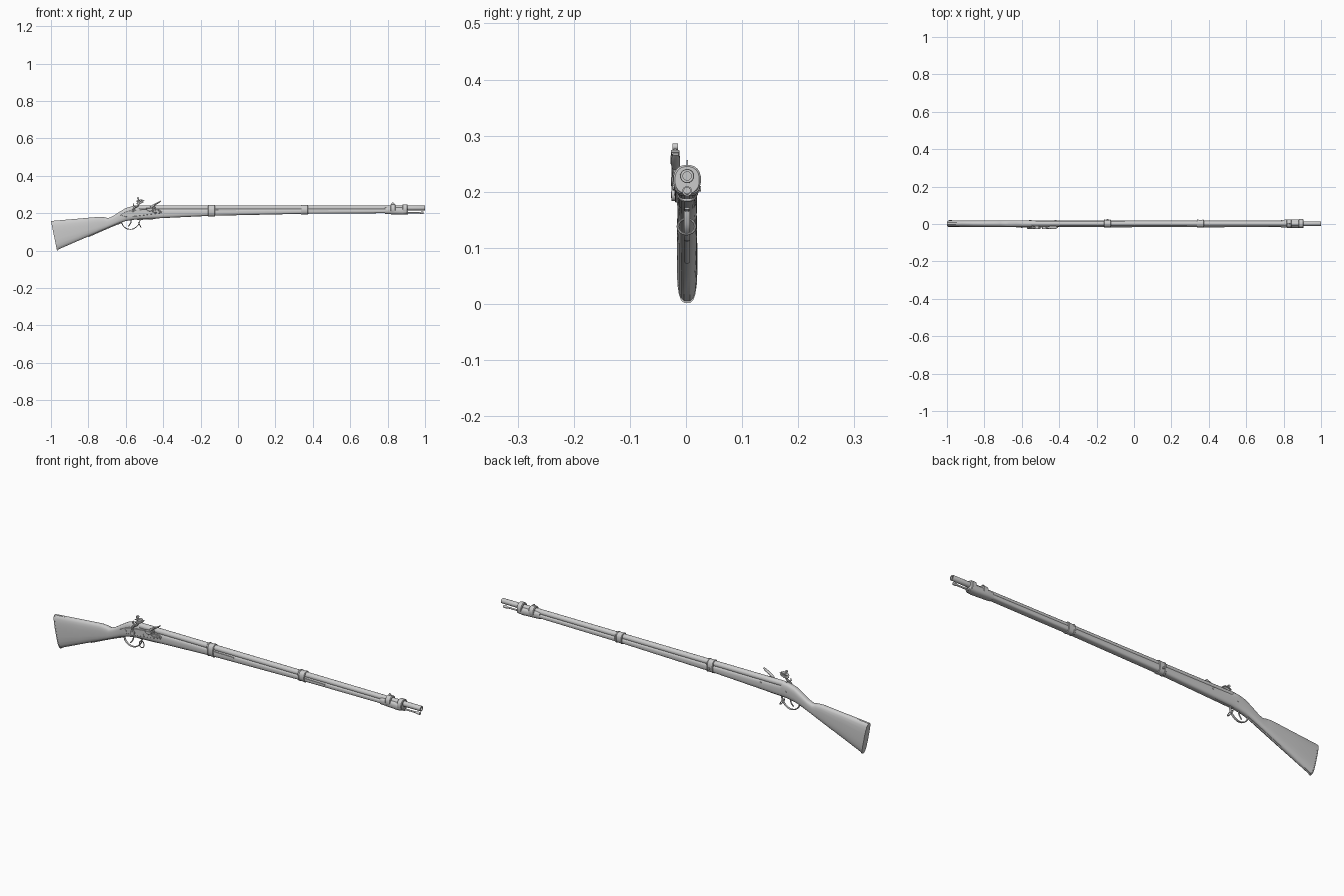
import bpy, bmesh, math
from mathutils import Vector

CY = 0.002      # centre plane of the gun
LY = -0.0195    # plane of the lock parts


def finish(name, bm, angle=35):
    bmesh.ops.recalc_face_normals(bm, faces=bm.faces)
    me = bpy.data.meshes.new(name)
    bm.to_mesh(me)
    bm.free()
    ob = bpy.data.objects.new(name, me)
    bpy.context.collection.objects.link(ob)
    bpy.ops.object.select_all(action='DESELECT')
    ob.select_set(True)
    bpy.context.view_layer.objects.active = ob
    bpy.ops.object.shade_smooth_by_angle(angle=math.radians(angle))
    return ob


def loft(name, stations, e=2.0, n=20, cy=CY):
    """stations: (x at top, x at bottom, z top, z bottom, half width)"""
    bm = bmesh.new()
    rings = []
    for xt, xb, zt, zb, hw in stations:
        ring = []
        for i in range(n):
            a = 2 * math.pi * (i + 0.5) / n
            c, s = math.cos(a), math.sin(a)
            c = math.copysign(abs(c) ** (2 / e), c)
            t = 0.5 + 0.5 * math.copysign(abs(s) ** (2 / e), s)
            ring.append(bm.verts.new((xb + (xt - xb) * t, cy + hw * c, zb + (zt - zb) * t)))
        rings.append(ring)
    for r, q in zip(rings, rings[1:]):
        for i in range(n):
            j = (i + 1) % n
            bm.faces.new((r[i], r[j], q[j], q[i]))
    bm.faces.new(rings[0])
    bm.faces.new(rings[-1])
    return finish(name, bm)


def turned(name, profile, z, n=16, cy=CY):
    """round part along x from (x, radius) pairs"""
    return loft(name, [(x, x, z + r, z - r, r) for x, r in profile], 2, n, cy)


def plate(name, pts, y0, y1, bevel=0.0):
    """flat outline in xz, extruded along y"""
    bm = bmesh.new()
    f = bm.faces.new([bm.verts.new((x, y0, z)) for x, z in pts])
    ext = bmesh.ops.extrude_face_region(bm, geom=[f])
    bmesh.ops.translate(bm, vec=(0, y1 - y0, 0),
                        verts=[v for v in ext['geom'] if isinstance(v, bmesh.types.BMVert)])
    if bevel:
        bmesh.ops.bevel(bm, geom=bm.edges[:], offset=bevel, segments=1, affect='EDGES')
    return finish(name, bm)


def strap(name, pts, w, t, cy=CY, n=8):
    """bent rod through smoothed xz points, w wide in y and t thick"""
    P = [Vector(p) for p in pts]
    E = [P[0]] + P + [P[-1]]
    path = []
    for i in range(1, len(E) - 2):
        a, b, c, d = E[i - 1:i + 3]
        for k in range(4):
            u = k / 4
            path.append(0.5 * (2 * b + (c - a) * u + (2 * a - 5 * b + 4 * c - d) * u * u
                               + (3 * b - 3 * c + d - a) * u ** 3))
    path.append(P[-1])
    st = []
    for i, p in enumerate(path):
        d = (path[min(i + 1, len(path) - 1)] - path[max(i - 1, 0)]).normalized()
        nx, nz = -d.y * t / 2, d.x * t / 2
        st.append((p.x + nx, p.x - nx, p.y + nz, p.y - nz, w / 2))
    return loft(name, st, 2.5, n, cy)


def disc(name, x, z, r, y0, y1, n=14):
    return plate(name, [(x + r * math.cos(2 * math.pi * i / n), z + r * math.sin(2 * math.pi * i / n))
                        for i in range(n)], y0, y1)


# Wooden stock: butt, wrist and fore-end
loft("stock", [
    (-1.0, -0.968, 0.157, 0.003, 0.0175), (-0.99, -0.96, 0.160, 0.006, 0.018),
    (-0.86, -0.85, 0.171, 0.054, 0.018), (-0.745, -0.76, 0.181, 0.093, 0.018),
    (-0.715, -0.735, 0.179, 0.104, 0.0175), (-0.695, -0.71, 0.174, 0.115, 0.017),
    (-0.67, -0.68, 0.184, 0.128, 0.017), (-0.63, -0.635, 0.210, 0.147, 0.0175),
    (-0.60, -0.60, 0.228, 0.158, 0.018), (-0.565, -0.565, 0.238, 0.164, 0.018),
    (-0.535, -0.535, 0.240, 0.167, 0.018), (-0.525, -0.525, 0.226, 0.168, 0.018),
    (-0.40, -0.40, 0.225, 0.174, 0.018), (-0.15, -0.15, 0.224, 0.186, 0.018),
    (0.35, 0.35, 0.224, 0.197, 0.0175), (0.89, 0.89, 0.223, 0.201, 0.017)], e=3)
# Steel butt plate
loft("butt_plate", [(-1.0, -0.968, 0.158, 0.001, 0.0183), (-0.995, -0.963, 0.159, 0.001, 0.0185)], e=3)

# Barrel with open bore
turned("barrel", [(-0.55, 0.0135), (-0.53, 0.0145), (-0.2, 0.014), (0.4, 0.0135), (0.9, 0.0128),
                  (0.998, 0.0125), (1.0, 0.0118), (1.0, 0.0075), (0.9, 0.0075)], 0.228)
# Ramrod under the barrel
turned("ramrod", [(0.84, 0.004), (0.968, 0.004), (0.98, 0.0065), (0.992, 0.0065)], 0.202, 12)

# Middle barrel bands with raised rims
for i, (x, zb) in enumerate([(-0.142, 0.183), (0.355, 0.194)]):
    loft("barrel_band_%d" % (i + 1), [
        (x + dx, x + dx, 0.243 + g, zb - g, 0.0195 + g)
        for dx, g in [(-0.019, 0), (-0.017, 0.002), (-0.011, 0.002), (-0.010, 0.0005),
                      (0.010, 0.0005), (0.011, 0.002), (0.017, 0.002), (0.019, 0)]], e=2.4)
    # Side retaining spring behind the band
    plate("band_spring_%d" % (i + 1), [(x + 0.015, 0.212), (x + 0.015, 0.218), (x + 0.13, 0.217),
                                       (x + 0.13, 0.213)], CY - 0.0195, CY - 0.015)
disc("band_screw", -0.142, 0.205, 0.005, 0.020, 0.027)

# Double front band: cradle, two rings and sight
loft("front_band_cradle", [(0.785, 0.785, 0.232, 0.196, 0.0195), (0.805, 0.805, 0.234, 0.195, 0.021),
                           (0.88, 0.88, 0.232, 0.192, 0.0235), (0.90, 0.905, 0.232, 0.196, 0.0235)], e=2.6)
for name, x0, x1, zt, hw in [("front_band_rear_ring", 0.815, 0.843, 0.248, 0.0235),
                             ("front_band_front_ring", 0.88, 0.906, 0.248, 0.0248)]:
    loft(name, [(x0, x0, zt - .003, 0.197, hw - .003), (x0 + .003, x0 + .003, zt, 0.195, hw),
                (x1 - .003, x1 - .003, zt, 0.195, hw), (x1, x1, zt - .003, 0.197, hw - .003)], e=2.3)
plate("front_sight", [(0.818, 0.245), (0.823, 0.257), (0.830, 0.257), (0.841, 0.245)], CY - 0.0015, CY + 0.0015)
turned("ramrod_funnel", [(0.885, 0.007), (0.909, 0.009), (0.909, 0.006), (0.9, 0.005)], 0.201, 12)

# Lock plate and its screws
plate("lock_plate", [(-0.632, 0.190), (-0.61, 0.205), (-0.58, 0.214), (-0.50, 0.221), (-0.425, 0.222),
                     (-0.405, 0.212), (-0.41, 0.201), (-0.45, 0.196), (-0.54, 0.184), (-0.60, 0.181)],
      -0.0195, -0.012, 0.001)
for i, (x, z) in enumerate([(-0.42, 0.212), (-0.505, 0.198), (-0.60, 0.193)]):
    disc("lock_screw_%d" % (i + 1), x, z, 0.005, -0.0215, -0.016)
# Side plate screws opposite the lock
for i, (x, z) in enumerate([(-0.42, 0.208), (-0.555, 0.200)]):
    disc("side_screw_%d" % (i + 1), x, z, 0.006, 0.016, 0.0215)

# Cock: hub, swan neck, jaws and clamp screw
disc("cock_hub", -0.56, 0.195, 0.012, -0.026, -0.016)
disc("cock_screw", -0.56, 0.195, 0.006, -0.027, -0.020)
strap("cock_neck", [(-0.56, 0.195), (-0.562, 0.215), (-0.552, 0.232), (-0.536, 0.240), (-0.531, 0.252)],
      0.010, 0.011, LY - 0.002)
plate("lower_jaw", [(-0.544, 0.249), (-0.541, 0.256), (-0.507, 0.265), (-0.505, 0.259), (-0.522, 0.250)],
      -0.028, -0.011, 0.001)
plate("flint", [(-0.536, 0.258), (-0.536, 0.263), (-0.504, 0.270), (-0.500, 0.267)], -0.026, -0.013)
plate("upper_jaw", [(-0.546, 0.262), (-0.543, 0.268), (-0.513, 0.275), (-0.508, 0.270)], -0.027, -0.012, 0.001)
strap("jaw_screw", [(-0.525, 0.252), (-0.530, 0.270), (-0.534, 0.280)], 0.006, 0.006, LY)
disc("jaw_screw_head", -0.534, 0.280, 0.006, LY - 0.005, LY + 0.005)
strap("cock_spur", [(-0.549, 0.236), (-0.560, 0.243), (-0.557, 0.252)], 0.005, 0.005, LY)

# Pan, opened frizzen and its spring
plate("flash_pan", [(-0.492, 0.227), (-0.452, 0.227), (-0.458, 0.215), (-0.472, 0.209), (-0.486, 0.214)],
      -0.027, -0.010, 0.0015)
loft("frizzen", [(-0.472, -0.465, 0.233, 0.223, 0.004), (-0.458, -0.452, 0.245, 0.235, 0.006),
                 (-0.440, -0.437, 0.254, 0.246, 0.0085), (-0.424, -0.421, 0.262, 0.255, 0.0085),
                 (-0.412, -0.410, 0.269, 0.265, 0.005)], 2.3, 12, LY + 0.001)
strap("frizzen_arm", [(-0.455, 0.240), (-0.446, 0.232), (-0.443, 0.220)], 0.008, 0.008, LY)
strap("frizzen_spring", [(-0.415, 0.212), (-0.44, 0.217), (-0.458, 0.211), (-0.445, 0.204), (-0.415, 0.207)],
      0.006, 0.004, LY - 0.002)

# Trigger guard with straps along the belly, trigger and swivel ring
strap("guard_tang", [(-0.80, 0.075), (-0.70, 0.119), (-0.62, 0.151)], 0.010, 0.006)
strap("guard_front_strap", [(-0.54, 0.166), (-0.50, 0.168), (-0.44, 0.171)], 0.010, 0.005)
strap("trigger_guard", [(-0.622, 0.152), (-0.613, 0.131), (-0.590, 0.116), (-0.562, 0.116),
                        (-0.537, 0.133), (-0.527, 0.152), (-0.523, 0.169)], 0.011, 0.005)
strap("trigger", [(-0.570, 0.170), (-0.573, 0.150), (-0.582, 0.136), (-0.588, 0.130)], 0.006, 0.006)
bpy.ops.mesh.primitive_torus_add(major_segments=20, minor_segments=8, major_radius=0.0155, minor_radius=0.0023,
                                 location=(-0.526, CY - 0.001, 0.138), rotation=(0, math.radians(62), 0))
bpy.context.object.name = "sling_ring"
bpy.ops.object.shade_smooth_by_angle(angle=math.radians(40))
